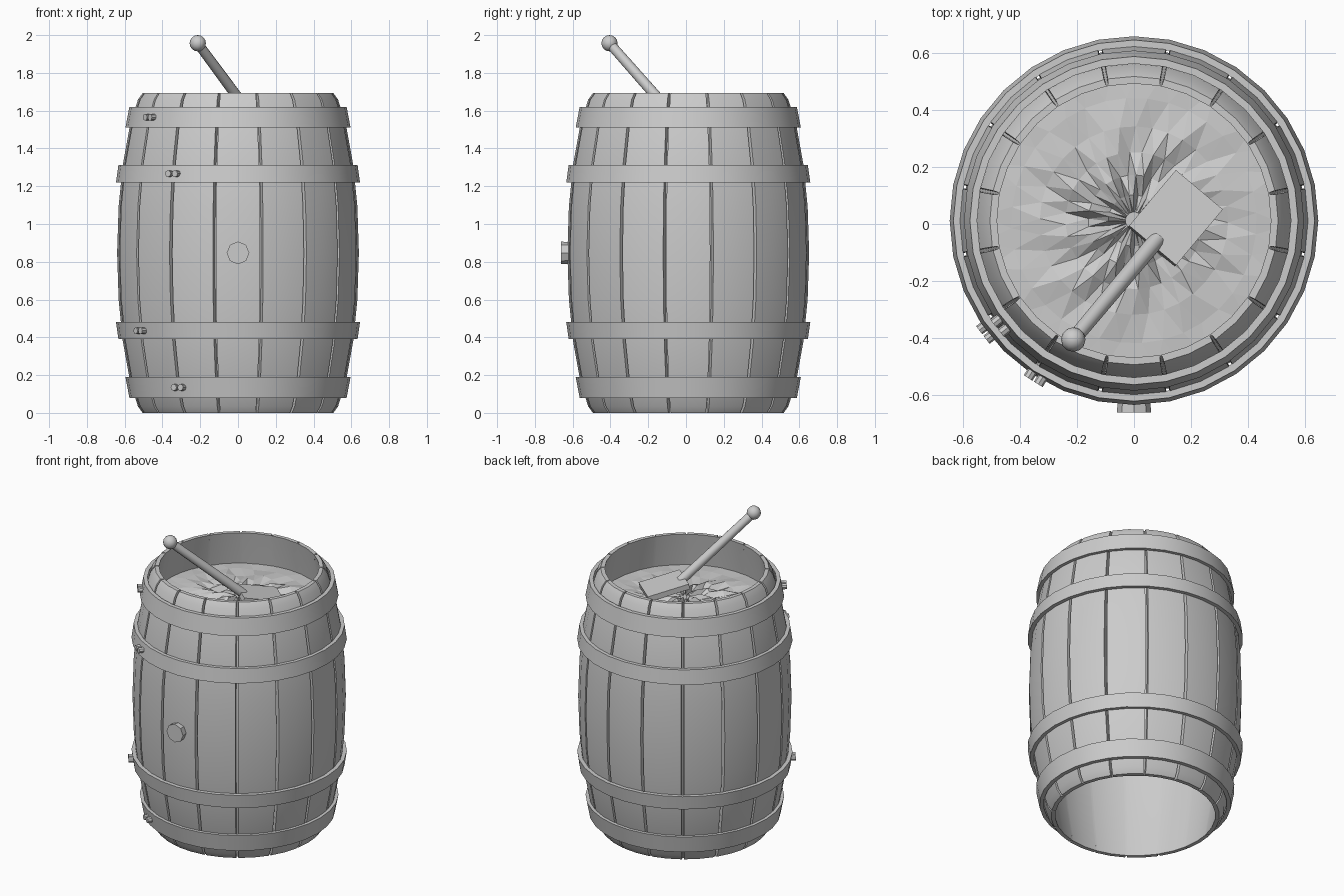
import bpy, bmesh, math
from mathutils import Vector

cube = bpy.data.objects.get("Cube")
if cube:
    bpy.data.objects.remove(cube, do_unlink=True)

STAVES = 16
STEP = math.tau / STAVES
AXIS = Vector((0, 0.012, 0))          # barrel axis

grey = bpy.data.materials.new("plain grey")
grey.use_nodes = True
grey.diffuse_color = (0.6, 0.6, 0.6, 1)
grey.node_tree.nodes["Principled BSDF"].inputs["Base Color"].default_value = (0.6, 0.6, 0.6, 1)


def finish(name, bm, smooth=True):
    bmesh.ops.recalc_face_normals(bm, faces=bm.faces)
    mesh = bpy.data.meshes.new(name)
    bm.to_mesh(mesh)
    bm.free()
    mesh.materials.append(grey)
    obj = bpy.data.objects.new(name, mesh)
    bpy.context.collection.objects.link(obj)
    if smooth:
        bpy.ops.object.select_all(action='DESELECT')
        obj.select_set(True)
        bpy.context.view_layer.objects.active = obj
        bpy.ops.object.shade_smooth_by_angle(angle=math.radians(32))
    return obj


def loft(name, rings):
    """Join closed rings of points, the last ring back to the first."""
    bm = bmesh.new()
    loops = [[bm.verts.new(p + AXIS) for p in ring] for ring in rings]
    for a, b in zip(loops, loops[1:] + loops[:1]):
        for i in range(len(a)):
            j = (i + 1) % len(a)
            bm.faces.new((a[i], a[j], b[j], b[i]))
    return finish(name, bm)


def polar(r, angle, z):
    return Vector((r * math.sin(angle), -r * math.cos(angle), z))


def cylinder(name, start, end, r1, r2, sides):
    bm = bmesh.new()
    bmesh.ops.create_cone(bm, cap_ends=True, segments=sides, radius1=r1, radius2=r2,
                          depth=(end - start).length)
    turn = (end - start).to_track_quat('Z', 'Y').to_matrix()
    bmesh.ops.rotate(bm, matrix=turn, verts=bm.verts)
    bmesh.ops.translate(bm, vec=(start + end) / 2, verts=bm.verts)
    return finish(name, bm, sides > 8)


# Barrel wall: radius, height, groove depth; outside going up, inside going down
HALF = [(0.48, 0, 0), (0.505, 0, 0.02), (0.53, 0.035, 0.045), (0.572, 0.17, 0.04),
        (0.61, 0.38, 0.04), (0.632, 0.6, 0.04)]
top_half = [(r, 1.693 - z, d) for r, z, d in reversed(HALF)]
inside = [(0.52, 1.45, 0), (0.565, 1.1, 0), (0.575, 0.85, 0), (0.565, 0.6, 0), (0.52, 0.24, 0)]
wall = HALF + [(0.64, 0.847, 0.04)] + top_half + inside


def stave_ring(r, z, depth):
    gap = math.radians(0.75)
    ring = []
    for i in range(STAVES):
        mid = i * STEP
        ring += [polar(r, mid - STEP / 2 + gap, z), polar(r, mid, z),
                 polar(r, mid + STEP / 2 - gap, z),
                 polar(r - depth, mid + STEP / 2 - gap * 0.6, z),
                 polar(r - depth, mid + STEP / 2 + gap * 0.6, z)]
    return ring


loft("barrel_staves", [stave_ring(*p) for p in wall])

# Hoops: low height, low radius, high height, high radius
HOOPS = {"bottom_hoop": (0.08, 0.575, 0.19, 0.596),
         "lower_hoop": (0.39, 0.633, 0.48, 0.646),
         "upper_hoop": (1.22, 0.646, 1.313, 0.633),
         "top_hoop": (1.51, 0.596, 1.62, 0.575)}
for name, (z1, r1, z2, r2) in HOOPS.items():
    corners = [(r1, z1), (r2, z2), (r2 - 0.025, z2), (r1 - 0.025, z1)]
    loft(name, [[polar(r, i * STEP / 2, z) for i in range(STAVES * 2)] for r, z in corners])

# Pair of rivets on each hoop
RIVETS = {"bottom_hoop": -0.31, "lower_hoop": -0.51, "upper_hoop": -0.34, "top_hoop": -0.46}
for name, x in RIVETS.items():
    z1, r1, z2, r2 = HOOPS[name]
    r, z = (r1 + r2) / 2, (z1 + z2) / 2
    angle = math.asin(x / r)
    out, side = polar(1, angle, 0), polar(1, angle + math.pi / 2, 0)
    for k in (-1, 1):
        base = AXIS + polar(r, angle, z) + side * k * 0.021
        cylinder(name + "_rivet", base - out * 0.02, base + out * 0.025, 0.018, 0.018, 8)

# Bung in the front stave
cylinder("bung", Vector((0, -0.58, 0.847)), Vector((0, -0.661, 0.847)), 0.054, 0.06, 8)

# Stirred contents: a faceted disc with spiral ridges toward the middle
bm = bmesh.new()
SPOKES = 36
radii = [0.03, 0.09, 0.16, 0.24, 0.33, 0.43, 0.535]
loops = []
for n, r in enumerate(radii):
    loop = []
    for i in range(SPOKES):
        a = i * math.tau / SPOKES + 0.9 * (0.5 - r)
        fade = max(0, 1 - r / 0.5)
        ridge = 0.035 * fade * math.sin(i * math.tau / 4 + n * 1.1) \
            + 0.008 * fade * math.sin(i * 2.3 + n * 1.7)
        loop.append(bm.verts.new(AXIS + polar(r, a, 1.475 + 0.03 * fade + ridge * min(1, r / 0.09))))
    loops.append(loop)
for a, b in zip(loops, loops[1:]):
    for i in range(SPOKES):
        j = (i + 1) % SPOKES
        bm.faces.new((a[i], a[j], b[j]))
        bm.faces.new((a[i], b[j], b[i]))
bm.faces.new(loops[0])
finish("stirred_contents", bm, False)

# Paddle: handle, round knob and blade
knob = Vector((-0.213, -0.405, 1.957))
foot = Vector((0.08, -0.055, 1.56))
cylinder("paddle_handle", foot, knob, 0.029, 0.026, 12)
bm = bmesh.new()
bmesh.ops.create_uvsphere(bm, u_segments=12, v_segments=8, radius=0.043)
bmesh.ops.translate(bm, vec=knob, verts=bm.verts)
finish("paddle_knob", bm)

bm = bmesh.new()
bmesh.ops.create_cube(bm, size=1)
bmesh.ops.scale(bm, vec=(0.26, 0.215, 0.035), verts=bm.verts)
blade = finish("paddle_blade", bm, False)
blade.location = (0.145, 0.02, 1.54)
blade.rotation_euler = (0, math.radians(12), math.radians(50))
